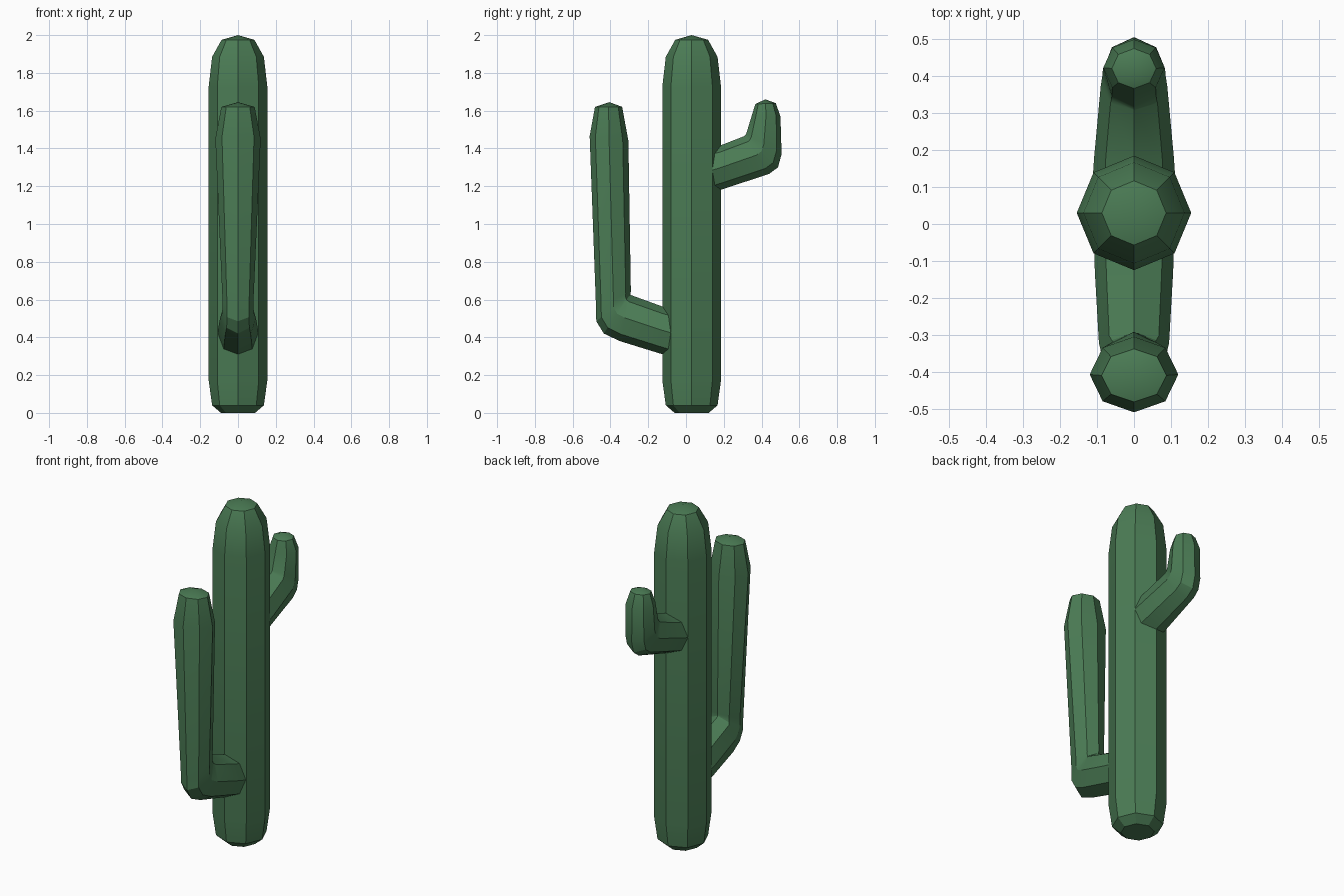
import bpy, bmesh, math
from mathutils import Vector

if "Cube" in bpy.data.objects:
    bpy.data.objects.remove(bpy.data.objects["Cube"])

SIDES = 8
green = bpy.data.materials.new("cactus_green")
green.diffuse_color = (0.07, 0.2, 0.09, 1)
green.use_nodes = True
green.node_tree.nodes["Principled BSDF"].inputs["Base Color"].default_value = green.diffuse_color


def tube(name, rings, start, tip):
    """Skin 8-sided rings; each ring = (inner yz, outer yz, half width in x)."""
    bm = bmesh.new()
    loops = []
    for inner, outer, rx in rings:
        a, b = Vector((0, *inner)), Vector((0, *outer))
        mid, half = (a + b) / 2, (b - a) / 2
        loops.append([bm.verts.new(mid + half * math.cos(t) + Vector((rx * math.sin(t), 0, 0)))
                      for t in (2 * math.pi * i / SIDES for i in range(SIDES))])
    for lo, hi in zip(loops, loops[1:]):
        for i in range(SIDES):
            j = (i + 1) % SIDES
            bm.faces.new((lo[i], lo[j], hi[j], hi[i]))
    # Fans of triangles close both ends
    for loop, point in ((loops[0], start), (loops[-1], tip)):
        c = bm.verts.new((0, *point))
        for i in range(SIDES):
            bm.faces.new((loop[i], loop[(i + 1) % SIDES], c))
    bmesh.ops.remove_doubles(bm, verts=bm.verts, dist=0.0005)
    bmesh.ops.recalc_face_normals(bm, faces=bm.faces)
    mesh = bpy.data.meshes.new(name)
    bm.to_mesh(mesh)
    bm.free()
    mesh.materials.append(green)
    obj = bpy.data.objects.new(name, mesh)
    bpy.context.collection.objects.link(obj)
    bpy.ops.object.select_all(action='DESELECT')
    obj.select_set(True)
    bpy.context.view_layer.objects.active = obj
    bpy.ops.object.shade_smooth_by_angle(angle=math.radians(25))
    return obj


# Trunk: straight column with rounded ends
cy = 0.03
profile = [(0.09, 0), (0.137, 0.04), (0.155, 0.17), (0.155, 1.73),
           (0.137, 1.885), (0.087, 1.975)]
tube("trunk", [((cy + r, z), (cy - r, z), r) for r, z in profile], (cy, 0), (cy, 2.0))

# Long low arm on the front, swelling towards its top
tube("front_arm", [
    ((-0.06, 0.545), (-0.06, 0.292), 0.108),
    ((-0.13, 0.565), (-0.13, 0.312), 0.106),
    ((-0.295, 0.625), (-0.35, 0.38), 0.095),
    ((-0.294, 0.63), (-0.435, 0.42), 0.085),
    ((-0.293, 0.635), (-0.475, 0.485), 0.082),
    ((-0.292, 0.645), (-0.476, 0.55), 0.082),
    ((-0.305, 1.44), (-0.51, 1.465), 0.12),
    ((-0.338, 1.62), (-0.482, 1.62), 0.088),
], (-0.06, 0.42), (-0.405, 1.645))

# Short high arm on the back
tube("back_arm", [
    ((0.12, 1.40), (0.12, 1.16), 0.112),
    ((0.18, 1.415), (0.18, 1.18), 0.108),
    ((0.308, 1.465), (0.44, 1.265), 0.09),
    ((0.312, 1.47), (0.487, 1.30), 0.086),
    ((0.318, 1.475), (0.506, 1.37), 0.085),
    ((0.347, 1.57), (0.50, 1.57), 0.083),
    ((0.367, 1.635), (0.475, 1.64), 0.06),
], (0.12, 1.28), (0.42, 1.66))
